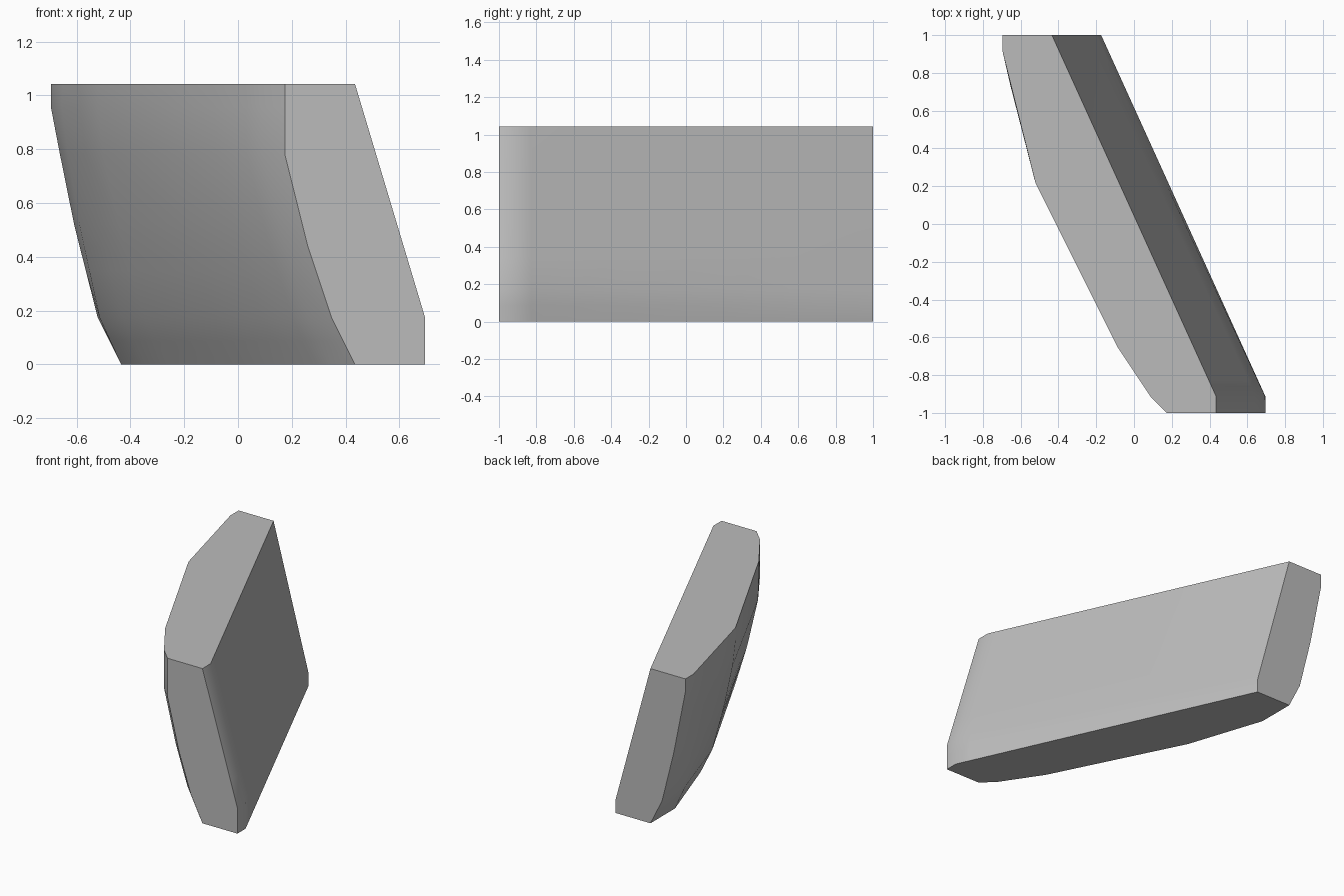
import bpy
import bmesh
import math

cube = bpy.data.objects.get("Cube")
if cube:
    bpy.data.objects.remove(cube, do_unlink=True)

UNIT = 2 / 23          # the slab is 23 units long and 12 high
LENGTH, HEIGHT = 23, 12
Y_STEPS = (0, 1, 2, 4, 8, 14, 17, 20, 22, 23)
Z_STEPS = (0, 1, 2, 4, 5, 6, 9, 11, 12)

# Edge profiles of both broad sides: (distance along the edge, x)
LEAN_SIDE = dict(bottom=[(0, 8), (1, 8), (23, -2)], top=[(0, 5), (1, 5), (23, -5)],
                 front=[(0, 8), (2, 8), (12, 5)], back=[(0, -2), (1, -2), (12, -5)])
BOWED_SIDE = dict(bottom=[(0, 5), (1, 4), (4, 2), (14, -3), (20, -5), (23, -5)],
                  top=[(0, 2), (1, 1), (4, -1), (14, -6), (22, -8), (23, -8)],
                  front=[(0, 5), (2, 4), (5, 3), (9, 2), (12, 2)],
                  back=[(0, -5), (2, -6), (6, -7), (11, -8), (12, -8)])


def along(profile, t):
    for (a, xa), (b, xb) in zip(profile, profile[1:]):
        if t <= b:
            return xa + (xb - xa) * (t - a) / (b - a)
    return profile[-1][1]


def patch(side, y, z):
    """Surface spanned between the four edge profiles."""
    u, v = y / LENGTH, z / HEIGHT
    bottom, top = side["bottom"], side["top"]
    across = (1 - v) * along(bottom, y) + v * along(top, y)
    upward = (1 - u) * along(side["front"], z) + u * along(side["back"], z)
    corners = ((1 - v) * ((1 - u) * bottom[0][1] + u * bottom[-1][1])
               + v * ((1 - u) * top[0][1] + u * top[-1][1]))
    return across + upward - corners


bm = bmesh.new()


def make_side(side):
    grid = [[bm.verts.new((patch(side, y, z) * UNIT, y * UNIT - 1, z * UNIT))
             for z in Z_STEPS] for y in Y_STEPS]
    for a, b in zip(grid, grid[1:]):
        for k in range(len(Z_STEPS) - 1):
            bm.faces.new((a[k], b[k], b[k + 1], a[k + 1]))
    return grid


# Two broad sides
lean, bowed = make_side(LEAN_SIDE), make_side(BOWED_SIDE)


# Flat end, top and bottom caps
def cap(first, second):
    bm.faces.new(list(first) + list(reversed(second)))


for i in (0, -1):
    cap(lean[i], bowed[i])
    cap([row[i] for row in lean], [row[i] for row in bowed])
bmesh.ops.recalc_face_normals(bm, faces=bm.faces)

mesh = bpy.data.meshes.new("slanted_slab")
bm.to_mesh(mesh)
bm.free()
slab = bpy.data.objects.new("slanted_slab", mesh)
bpy.context.collection.objects.link(slab)

# Plain grey finish
grey = bpy.data.materials.new("plain_grey")
grey.use_nodes = True
color = (0.5, 0.5, 0.5, 1)
grey.diffuse_color = color
grey.node_tree.nodes["Principled BSDF"].inputs["Base Color"].default_value = color
mesh.materials.append(grey)

bpy.ops.object.select_all(action="DESELECT")
slab.select_set(True)
bpy.context.view_layer.objects.active = slab
bpy.ops.object.shade_smooth_by_angle(angle=math.radians(30))
